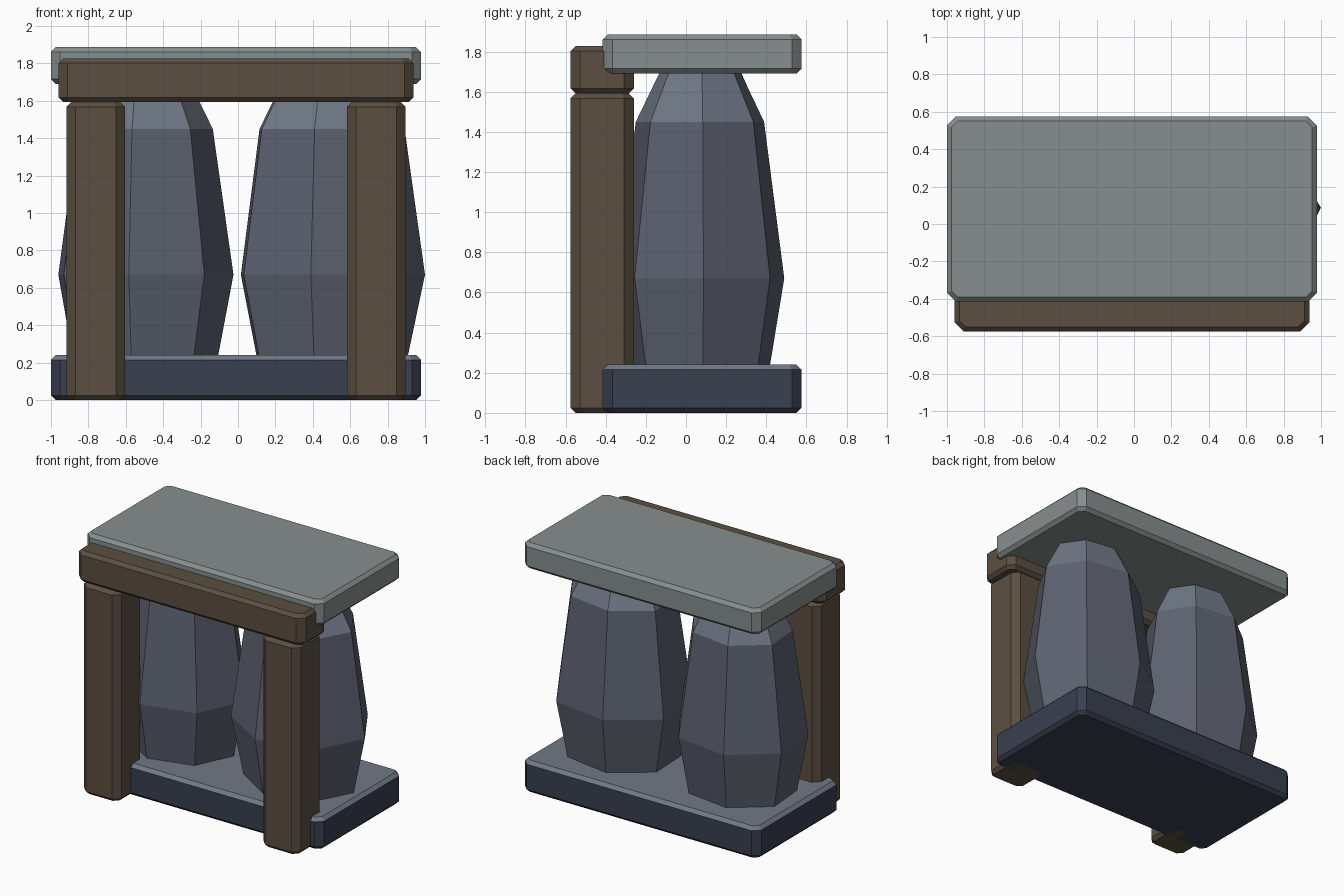
import bpy, bmesh
from math import cos, sin, pi, radians

if "Cube" in bpy.data.objects:
    bpy.data.objects.remove(bpy.data.objects["Cube"])


def material(name, rgb):
    m = bpy.data.materials.new(name)
    m.diffuse_color = (*rgb, 1)
    m.use_nodes = True
    m.node_tree.nodes["Principled BSDF"].inputs["Base Color"].default_value = m.diffuse_color
    return m


WOOD = material("wood", (0.105, 0.078, 0.052))
CAP = material("pale_stone", (0.24, 0.275, 0.27))
DARK = material("dark_stone", (0.04, 0.05, 0.078))
ROCK = material("rock", (0.107, 0.12, 0.16))
LIGHT = material("light_stone", (0.16, 0.19, 0.24))


def loft(name, rings, mats, is_light=None):
    """Skin closed rings from bottom to top, with flat end caps."""
    bm = bmesh.new()
    loops = [[bm.verts.new(p) for p in ring] for ring in rings]
    n = len(loops[0])
    for a, b in zip(loops, loops[1:]):
        for i in range(n):
            j = (i + 1) % n
            bm.faces.new((a[i], a[j], b[j], b[i]))
    bm.faces.new(loops[0][::-1])
    bm.faces.new(loops[-1])
    bm.normal_update()
    if is_light:
        for f in bm.faces:
            f.material_index = int(is_light(f))
    mesh = bpy.data.meshes.new(name)
    bm.to_mesh(mesh)
    bm.free()
    for m in mats:
        mesh.materials.append(m)
    obj = bpy.data.objects.new(name, mesh)
    bpy.context.collection.objects.link(obj)
    return obj


def block(name, x, y, z, mats, is_light=None, cut=0.048, inset=0.025):
    """Box with clipped corners and chamfered top and bottom rims."""
    def outline(height, d):
        x0, x1, y0, y1 = x[0] + d, x[1] - d, y[0] + d, y[1] - d
        c = cut - d * 0.6
        pts = [(x0 + c, y0), (x1 - c, y0), (x1, y0 + c), (x1, y1 - c),
               (x1 - c, y1), (x0 + c, y1), (x0, y1 - c), (x0, y0 + c)]
        return [(px, py, height) for px, py in pts]
    return loft(name, [outline(z[0], inset), outline(z[0] + inset, 0),
                       outline(z[1] - inset, 0), outline(z[1], inset)], mats, is_light)


def boulder(name, cx, cy, turn, profile):
    """Seven-sided standing rock; profile rows are (z, x radius, y radius)."""
    rings = []
    for z, rx, ry in profile:
        angles = [radians(turn) + 2 * pi * i / 7 for i in range(7)]
        rings.append([(cx + rx * cos(a), cy + ry * sin(a), z) for a in angles])
    return loft(name, rings, [ROCK, LIGHT],
                lambda f: f.calc_center_median().z > 1.5)


MID = -0.011

# Stone slabs
SLAB_X, SLAB_Y = (MID - 0.989, MID + 0.989), (-0.415, 0.575)
block("base_slab", SLAB_X, SLAB_Y, (0, 0.24), [DARK, LIGHT], lambda f: f.normal.z > 0.3)
block("top_slab", SLAB_X, SLAB_Y, (1.69, 1.886), [CAP])

# Wooden front frame
FRAME_Y = (-0.575, -0.26)
for side, label in ((-1, "left"), (1, "right")):
    c = MID + side * 0.75
    block(label + "_post", (c - 0.157, c + 0.157), FRAME_Y, (0, 1.592), [WOOD])
block("lintel_beam", (MID - 0.948, MID + 0.948), FRAME_Y, (1.592, 1.827), [WOOD])

# Standing rocks between the slabs
boulder("left_rock", -0.509, 0.077, 4,
        [(0.2, 0.397, 0.345), (0.67, 0.486, 0.42), (1.45, 0.375, 0.32), (1.71, 0.245, 0.2)])
boulder("right_rock", 0.486, 0.072, 2,
        [(0.2, 0.415, 0.352), (0.67, 0.514, 0.432), (1.45, 0.405, 0.328), (1.71, 0.265, 0.2)])
